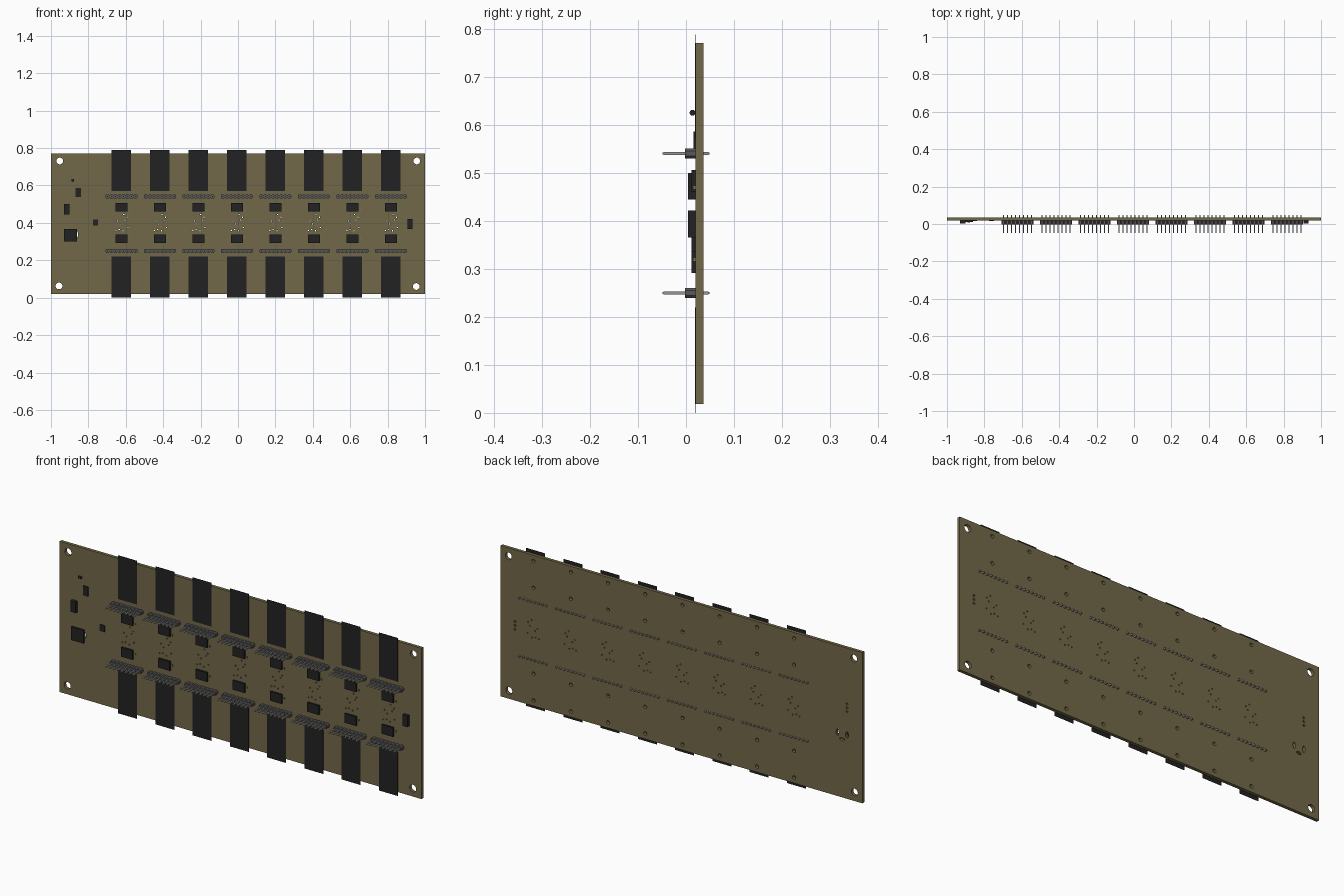
import bpy, bmesh, math
from mathutils import Matrix, Vector

if "Cube" in bpy.data.objects:
    bpy.data.objects.remove(bpy.data.objects["Cube"])


def material(name, r, g, b):
    m = bpy.data.materials.new(name)
    m.diffuse_color = (r, g, b, 1)
    m.use_nodes = True
    m.node_tree.nodes["Principled BSDF"].inputs["Base Color"].default_value = m.diffuse_color
    return m


BOARD = material("olive_board", 0.17, 0.14, 0.065)
DARK = material("dark_package", 0.016, 0.016, 0.017)
GREY = material("header_grey", 0.10, 0.10, 0.105)
METAL = material("pin_metal", 0.30, 0.30, 0.30)
TAN = material("tan_part", 0.22, 0.19, 0.08)

COLUMNS = [-0.623 + 0.2058 * i for i in range(8)]
FRONT = 0.02          # y of the board's front face
PITCH = 0.0214        # header pin spacing


def add_object(name, mesh, loc=(0, 0, 0)):
    o = bpy.data.objects.new(name, mesh)
    o.location = loc
    bpy.context.collection.objects.link(o)
    return o


def box_mesh(name, sx, sy, sz, mat):
    bm = bmesh.new()
    bmesh.ops.create_cube(bm, size=1, matrix=Matrix.Diagonal((sx, sy, sz, 1)))
    me = bpy.data.meshes.new(name)
    bm.to_mesh(me)
    bm.free()
    me.materials.append(mat)
    return me


def surface_box(name, x, z, w, h, y_front, mat=DARK):
    d = FRONT - y_front
    return add_object(name, box_mesh(name, w, d, h, mat), (x, FRONT - d / 2, z))


# Circuit board: filled outline with drilled holes, extruded
curve = bpy.data.curves.new("board_outline", 'CURVE')
curve.dimensions = '2D'
curve.fill_mode = 'BOTH'
curve.extrude = 0.008


def outline(points):
    s = curve.splines.new('POLY')
    s.points.add(len(points) - 1)
    for p, (x, z) in zip(s.points, points):
        p.co = (x, z, 0, 1)
    s.use_cyclic_u = True


def hole(x, z, r, n=12, stretch=1.0):
    outline([(x + r * stretch * math.cos(2 * math.pi * i / n),
              z + r * math.sin(2 * math.pi * i / n)) for i in range(n)])


outline([(-1, 0.019), (1, 0.019), (1, 0.772), (-1, 0.772)])
for x, z in [(-0.953, 0.731), (0.956, 0.731), (-0.957, 0.063), (0.953, 0.060)]:
    hole(x, z, 0.018, 24)
VIAS = [(-0.012, 0.365), (0.008, 0.358), (0.02, 0.415), (-0.022, 0.41),
        (0.034, 0.375), (-0.03, 0.36), (0.012, 0.445), (-0.008, 0.395), (0.03, 0.43)]
for x in COLUMNS:
    for z in (0.743, 0.61, 0.18, 0.047):
        hole(x, z, 0.009)
    for dx, z in VIAS:
        hole(x + dx, z, 0.0035, 8)
for i in (-1, 0, 1):
    hole(-0.915, 0.473 + i * 0.019, 0.0055, 10)
    hole(0.92, 0.394 + i * 0.019, 0.0055, 10)
# power socket slots
hole(-0.862, 0.338, 0.016, 12, 0.5)
hole(-0.915, 0.338, 0.016, 12, 0.5)
hole(-0.888, 0.309, 0.007, 12, 2.0)

tmp = bpy.data.objects.new("board_curve", curve)
bpy.context.collection.objects.link(tmp)
bpy.context.view_layer.update()
board_mesh = bpy.data.meshes.new_from_object(
    tmp.evaluated_get(bpy.context.evaluated_depsgraph_get()))
bpy.data.objects.remove(tmp)
board_mesh.transform(Matrix.Translation((0, FRONT + 0.008, 0)) @ Matrix.Rotation(math.pi / 2, 4, 'X'))
bm = bmesh.new()
bm.from_mesh(board_mesh)
bmesh.ops.remove_doubles(bm, verts=bm.verts, dist=1e-5)
bmesh.ops.recalc_face_normals(bm, faces=bm.faces)
for f in bm.faces:
    f.smooth = False
bm.to_mesh(board_mesh)
bm.free()
board_mesh.materials.clear()
board_mesh.materials.append(BOARD)
add_object("circuit_board", board_mesh)


# Pin header: notched strip with eight tapered pins
def header_mesh():
    bm = bmesh.new()
    h, c, p = 0.0105, 0.005, PITCH
    top = []
    for i in range(8):
        x0 = (i - 4) * p
        top += [(x0, h - c), (x0 + c, h), (x0 + p - c, h)]
    top.append((4 * p, h - c))
    ring = top + [(x, -z) for x, z in reversed(top)]
    face = bm.faces.new([bm.verts.new((x, FRONT, z)) for x, z in ring])
    ext = bmesh.ops.extrude_face_region(bm, geom=[face])
    bmesh.ops.translate(bm, vec=(0, -0.022, 0),
                        verts=[v for v in ext["geom"] if isinstance(v, bmesh.types.BMVert)])
    # pins
    for i in range(8):
        x = (i - 3.5) * p
        loops = []
        for y, r in [(-0.049, 0.0018), (-0.045, 0.0034), (0.045, 0.0034), (0.049, 0.0018)]:
            loops.append([bm.verts.new((x + a * r, y, b * r))
                          for a, b in ((-1, -1), (1, -1), (1, 1), (-1, 1))])
        faces = [bm.faces.new(loops[0]), bm.faces.new(loops[-1])]
        for l0, l1 in zip(loops, loops[1:]):
            for k in range(4):
                n = (k + 1) % 4
                faces.append(bm.faces.new((l0[k], l0[n], l1[n], l1[k])))
        for f in faces:
            f.material_index = 1
    bmesh.ops.recalc_face_normals(bm, faces=bm.faces)
    me = bpy.data.meshes.new("pin_header")
    bm.to_mesh(me)
    bm.free()
    me.materials.append(GREY)
    me.materials.append(METAL)
    return me


# Eight repeated channels, each with an upper and lower half
header = header_mesh()
for x in COLUMNS:
    for side, pad_z, head_z, chip_z, part_z in (("upper", 0.68, 0.541, 0.484, 0.470),
                                                ("lower", 0.11, 0.250, 0.315, 0.320)):
        surface_box(side + "_module_plate", x, pad_z, 0.104, 0.22 if side == "lower" else 0.218, 0.0185)
        add_object(side + "_pin_header", header, (x, 0, head_z))
        surface_box(side + "_chip", x, chip_z, 0.064, 0.046, 0.011)
        surface_box(side + "_capacitor", x + 0.042, part_z, 0.005, 0.008, 0.015, TAN)

# Separate parts near the board ends
surface_box("left_regulator", -0.915, 0.473, 0.03, 0.055, 0.004)
surface_box("right_regulator", 0.92, 0.394, 0.027, 0.056, 0.004)
surface_box("power_chip", -0.896, 0.334, 0.068, 0.066, 0.011)
surface_box("small_chip", -0.854, 0.563, 0.028, 0.048, 0.0155)
surface_box("tiny_chip", -0.763, 0.402, 0.027, 0.032, 0.0155)

# Barrel diode lying along x
bm = bmesh.new()
bmesh.ops.create_cone(bm, cap_ends=True, segments=16, radius1=0.006, radius2=0.006, depth=0.015,
                      matrix=Matrix.Rotation(math.pi / 2, 4, 'Y'))
me = bpy.data.meshes.new("barrel_diode")
bm.to_mesh(me)
bm.free()
me.materials.append(DARK)
add_object("barrel_diode", me, (-0.883, 0.0135, 0.626))
